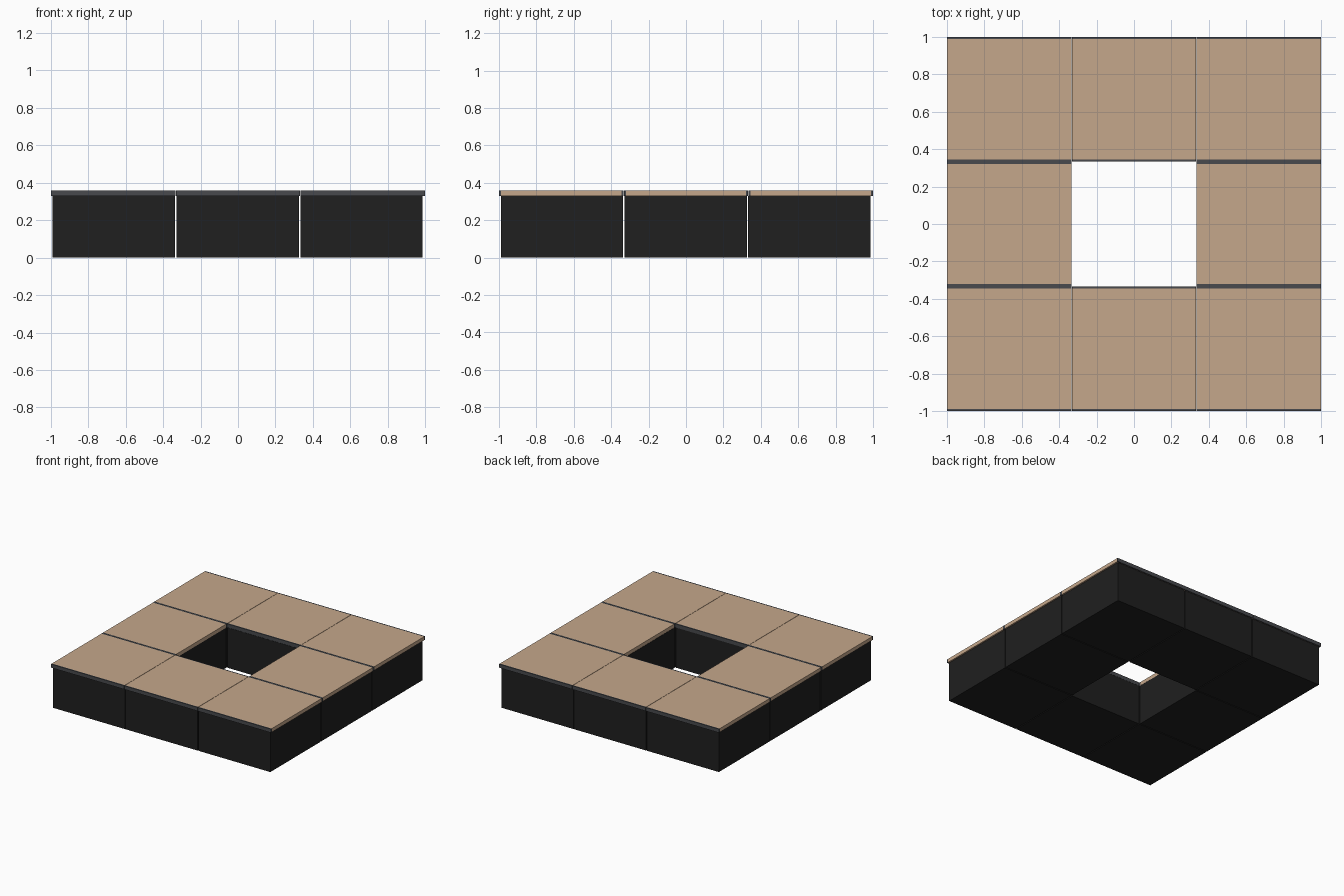
import bpy
import bmesh

if "Cube" in bpy.data.objects:
    bpy.data.objects.remove(bpy.data.objects["Cube"])


def material(name, rgb):
    m = bpy.data.materials.new(name)
    m.diffuse_color = (*rgb, 1)
    m.use_nodes = True
    m.node_tree.nodes["Principled BSDF"].inputs["Base Color"].default_value = m.diffuse_color
    return m


BLACK = material("black_base", (0.014, 0.014, 0.014))
TAN = material("tan_top", (0.56, 0.39, 0.26))
GREY = material("dark_grey_edging", (0.065, 0.068, 0.075))


def box(name, lo, hi, mat):
    me = bpy.data.meshes.new(name)
    bm = bmesh.new()
    bmesh.ops.create_cube(bm, size=1)
    for v in bm.verts:
        v.co = [(a + b) / 2 + c * (b - a) for a, b, c in zip(lo, hi, v.co)]
    bm.to_mesh(me)
    bm.free()
    me.materials.append(mat)
    ob = bpy.data.objects.new(name, me)
    bpy.context.collection.objects.link(ob)


PITCH = 0.6667
BASE_H, TOP_H = 0.33, 0.36
BASE, TILE_X, TILE_Y, EDGE = 0.327, 0.332, 0.3325, 0.011

# ring of eight square modules around an open centre
for i in (-1, 0, 1):
    for j in (-1, 0, 1):
        if i == 0 and j == 0:
            continue
        tag = f"{i + 1}_{j + 1}"
        # closed black base, slightly inset below the top
        bx, by = i * 0.661 - 0.0015, j * 0.661 - 0.0015
        box("base_" + tag, (bx - BASE, by - BASE, 0), (bx + BASE, by + BASE, BASE_H), BLACK)
        # tan slab top
        x, y = i * PITCH, j * PITCH
        box("top_" + tag, (x - TILE_X, y - TILE_Y + EDGE, BASE_H),
            (x + TILE_X, y + TILE_Y - EDGE, TOP_H), TAN)
        # dark edging strips along the front and back of the slab
        for s, side in ((-1, "front"), (1, "back")):
            ys = sorted((y + s * TILE_Y, y + s * (TILE_Y - EDGE)))
            box(f"edging_{side}_{tag}", (x - TILE_X, ys[0], BASE_H),
                (x + TILE_X, ys[1], TOP_H), GREY)
